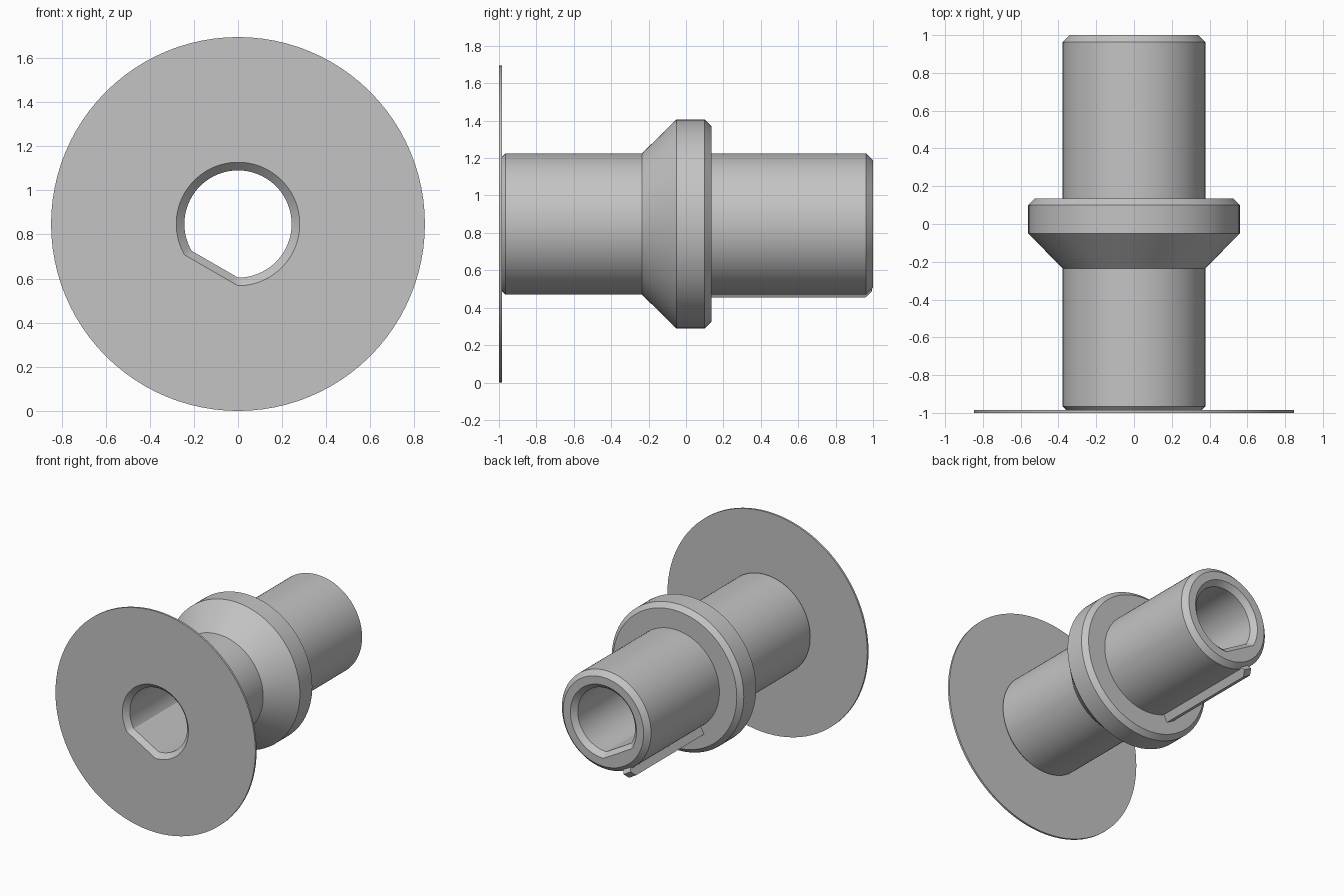
import bpy, bmesh, math
from mathutils import Vector

if "Cube" in bpy.data.objects:
    bpy.data.objects.remove(bpy.data.objects["Cube"])

AXIS_Z = 0.8475        # height of the turning axis
SEG = 96               # segments around the axis
FLAT = math.radians(240)   # direction of the bore flat and the key

steel = bpy.data.materials.new("plain grey")
steel.diffuse_color = (0.55, 0.55, 0.55, 1)
steel.use_nodes = True
steel.node_tree.nodes["Principled BSDF"].inputs["Base Color"].default_value = steel.diffuse_color


def ring(bm, y, r, d_shape):
    """Ring around the y axis; D-shaped rings have a 60 degree flat."""
    verts = []
    for i in range(SEG):
        a = 2 * math.pi * i / SEG
        rr = r
        if d_shape and abs(a - FLAT) < math.radians(30):
            rr = r * math.cos(math.radians(30)) / math.cos(a - FLAT)
        verts.append(bm.verts.new((rr * math.cos(a), y, AXIS_Z + rr * math.sin(a))))
    return verts


def finish(bm, name):
    bmesh.ops.recalc_face_normals(bm, faces=bm.faces)
    mesh = bpy.data.meshes.new(name)
    bm.to_mesh(mesh)
    bm.free()
    mesh.materials.append(steel)
    ob = bpy.data.objects.new(name, mesh)
    bpy.context.collection.objects.link(ob)
    bpy.ops.object.select_all(action='DESELECT')
    ob.select_set(True)
    bpy.context.view_layer.objects.active = ob
    bpy.ops.object.shade_smooth_by_angle(angle=math.radians(25))
    return ob


# Turned body: thin disc, barrel, conical collar, and a chamfered D bore
profile = [  # y, radius, D-shaped
    (-1.0, 0.28, True), (-1.0, 0.8475, False), (-0.985, 0.8475, False),
    (-0.985, 0.358, False), (-0.965, 0.378, False),
    (-0.235, 0.378, False), (-0.05, 0.56, False), (0.10, 0.56, False),
    (0.135, 0.525, False), (0.135, 0.378, False), (0.963, 0.378, False),
    (1.0, 0.341, False), (1.0, 0.28, True), (0.963, 0.243, True),
    (-0.963, 0.243, True),
]
bm = bmesh.new()
rings = [ring(bm, *p) for p in profile]
for k, a in enumerate(rings):
    b = rings[(k + 1) % len(rings)]
    for i in range(SEG):
        j = (i + 1) % SEG
        bm.faces.new((a[i], a[j], b[j], b[i]))
finish(bm, "turned_body")

# Key: straight rib behind the collar with a sloped end
out = Vector((math.cos(FLAT), 0, math.sin(FLAT)))
side = Vector((-out.z, 0, out.x))
bm = bmesh.new()
ends = []
for s in (-0.035, 0.035):
    pts = [(0.12, 0.35), (0.12, 0.435), (0.958, 0.435), (0.995, 0.395), (0.963, 0.35)]
    ends.append([bm.verts.new(out * r + side * s + Vector((0, y, AXIS_Z))) for y, r in pts])
l, r = ends
bm.faces.new(l)
bm.faces.new(r[::-1])
for i in range(len(l)):
    j = (i + 1) % len(l)
    bm.faces.new((l[i], r[i], r[j], l[j]))
finish(bm, "key")
